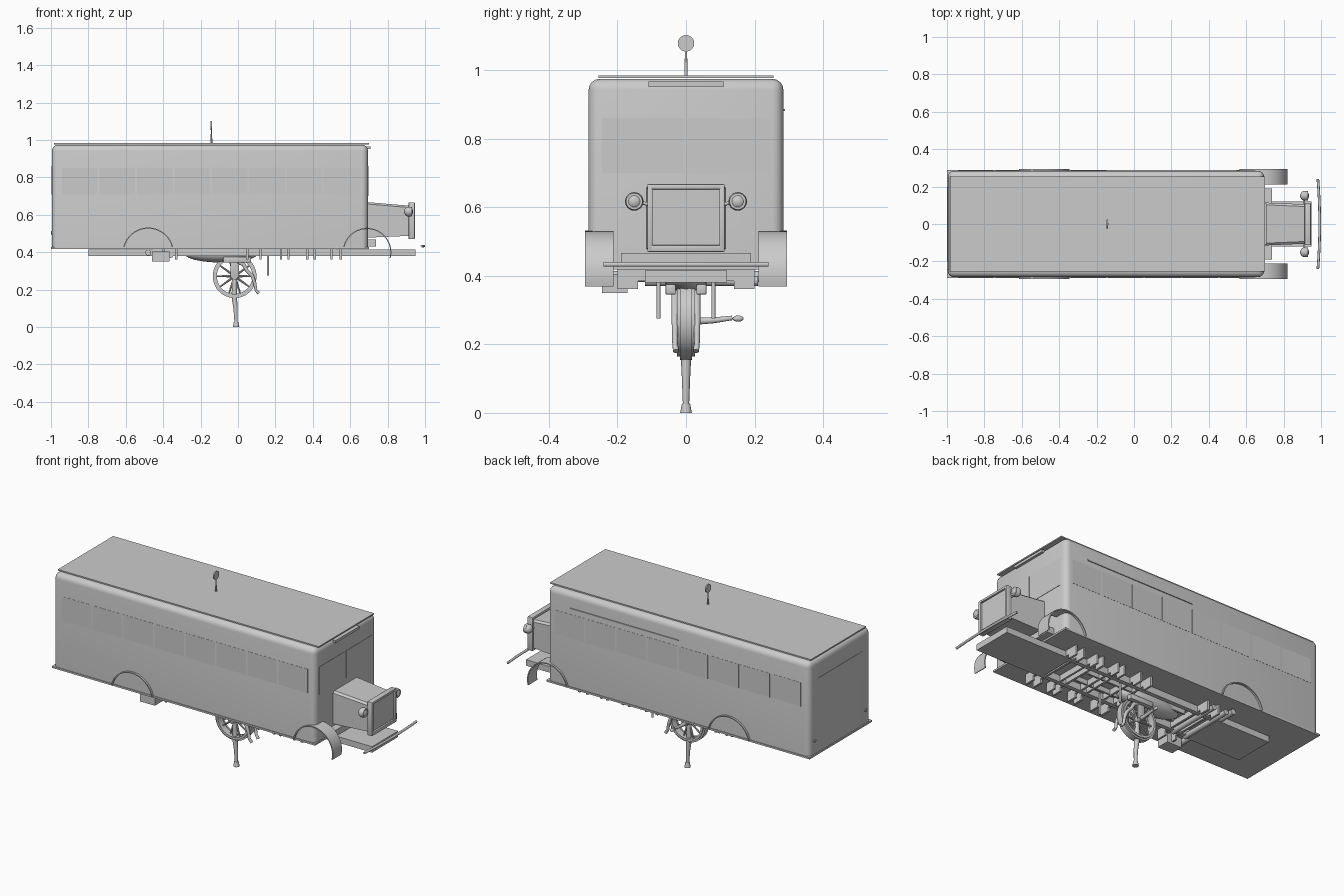
import bpy, bmesh, math
from mathutils import Vector

if "Cube" in bpy.data.objects:
    bpy.data.objects.remove(bpy.data.objects["Cube"])


def finish(name, bm, smooth=False):
    bmesh.ops.recalc_face_normals(bm, faces=bm.faces)
    me = bpy.data.meshes.new(name)
    bm.to_mesh(me)
    bm.free()
    ob = bpy.data.objects.new(name, me)
    bpy.context.collection.objects.link(ob)
    if smooth:
        bpy.ops.object.select_all(action='DESELECT')
        ob.select_set(True)
        bpy.context.view_layer.objects.active = ob
        bpy.ops.object.shade_smooth_by_angle(angle=math.radians(35))
    return ob


def box(name, x, y, z, bevel=0.0):
    bm = bmesh.new()
    bmesh.ops.create_cube(bm, size=1)
    for v in bm.verts:
        v.co = Vector([(a + b) / 2 + c * (b - a) for (a, b), c in zip((x, y, z), v.co)])
    if bevel:
        bmesh.ops.bevel(bm, geom=list(bm.edges), offset=bevel, segments=2, affect='EDGES', profile=0.5)
    return finish(name, bm, bevel > 0)


def rod(name, a, b, r1, r2=None, n=16):
    a, b = Vector(a), Vector(b)
    d = b - a
    bm = bmesh.new()
    bmesh.ops.create_cone(bm, cap_ends=True, segments=n, radius1=r1,
                          radius2=r1 if r2 is None else r2, depth=d.length)
    q = d.to_track_quat('Z', 'Y')
    for v in bm.verts:
        v.co = q @ v.co + (a + b) / 2
    return finish(name, bm, True)


def ball(name, c, s):
    bm = bmesh.new()
    bmesh.ops.create_uvsphere(bm, u_segments=20, v_segments=12, radius=1)
    for v in bm.verts:
        v.co = Vector([p + q * k for p, q, k in zip(c, v.co, s)])
    return finish(name, bm, True)


def tube(name, pts, radii):
    cu = bpy.data.curves.new(name, 'CURVE')
    cu.dimensions = '3D'
    cu.bevel_depth = 1.0
    cu.bevel_resolution = 3
    cu.use_fill_caps = True
    sp = cu.splines.new('POLY')
    sp.points.add(len(pts) - 1)
    for p, co, r in zip(sp.points, pts, radii):
        p.co = (*co, 1)
        p.radius = r
    ob = bpy.data.objects.new(name, cu)
    bpy.context.collection.objects.link(ob)
    return ob


def arch(name, cx, cz, r, t, y0, y1, a0, a1, n=24):
    """Curved strip (or closed ring) in the xz plane, extruded along y."""
    bm = bmesh.new()
    closed = abs(a1 - a0) >= 360
    rows = []
    for i in range(n if closed else n + 1):
        a = math.radians(a0 + (a1 - a0) * i / n)
        rows.append([bm.verts.new((cx + q * math.cos(a), y, cz + q * math.sin(a)))
                     for q, y in ((r, y0), (r, y1), (r - t, y1), (r - t, y0))])
    for i in range(n):
        p, q = rows[i], rows[(i + 1) % len(rows)]
        for k in range(4):
            bm.faces.new((p[k], p[(k + 1) % 4], q[(k + 1) % 4], q[k]))
    if not closed:
        bm.faces.new(rows[0])
        bm.faces.new(rows[-1])
    return finish(name, bm, True)


# Coach body: box with rounded vertical and top edges
bm = bmesh.new()
bmesh.ops.create_cube(bm, size=1)
for v in bm.verts:
    v.co = (-0.15 + v.co.x * 1.69, v.co.y * 0.568, 0.697 + v.co.z * 0.555)
edges = [e for e in bm.edges if max(v.co.z for v in e.verts) > 0.9]
bmesh.ops.bevel(bm, geom=edges, offset=0.032, segments=4, affect='EDGES', profile=0.5)
finish("coach_body", bm, True)
box("roof_panel", (-0.985, 0.70), (-0.255, 0.255), (0.977, 0.984))
box("lower_skirt", (-1.0, 0.70), (-0.288, 0.288), (0.418, 0.428))
box("sign_board", (0.685, 0.708), (-0.11, 0.11), (0.951, 0.966))
box("awning_rail", (-0.15, 0.55), (0.283, 0.289), (0.88, 0.887))

# Nearly flush window panes
for i in range(8):
    x = -0.94 + i * 0.2
    for s in (-1, 1):
        box("side_window", (x, x + 0.19), sorted((s * 0.283, s * 0.285)), (0.71, 0.85))
for y in (-0.245, 0.005):
    box("windscreen", (0.69, 0.697), (y, y + 0.24), (0.70, 0.86))
box("rear_window", (-0.997, -0.99), (-0.2, 0.2), (0.71, 0.86))

# Hood: tapered block, then grille frame and bars
bm = bmesh.new()
secs = []
for x, w, lo, hi in ((0.69, 0.115, 0.478, 0.668), (0.925, 0.105, 0.488, 0.648)):
    secs.append([bm.verts.new((x, y, z)) for y, z in
                 ((-w, lo), (w, lo), (w, hi - 0.01), (w - 0.012, hi), (-w + 0.012, hi), (-w, hi - 0.01))])
for k in range(6):
    j = (k + 1) % 6
    bm.faces.new((secs[0][k], secs[0][j], secs[1][j], secs[1][k]))
bm.faces.new(secs[0])
bm.faces.new(secs[1])
finish("hood", bm)
for s in (-1, 1):
    box("grille_side", (0.912, 0.945), sorted((s * 0.097, s * 0.113)), (0.47, 0.667), 0.004)
box("grille_top", (0.912, 0.945), (-0.11, 0.11), (0.652, 0.667), 0.004)
box("grille_bottom", (0.912, 0.945), (-0.11, 0.11), (0.47, 0.49), 0.004)
box("grille_core", (0.92, 0.935), (-0.1, 0.1), (0.485, 0.655))

# Headlamps and tail lamps
for s in (-1, 1):
    y = s * 0.151
    ball("headlamp", (0.912, y, 0.617), (0.024, 0.026, 0.026))
    rod("headlamp_rim", (0.913, y, 0.617), (0.93, y, 0.617), 0.027, 0.024, 24)
    rod("headlamp_arm", (0.91, s * 0.10, 0.607), (0.91, s * 0.14, 0.615), 0.005)
    rod("tail_lamp", (-0.99, s * 0.235, 0.505), (-1.0, s * 0.235, 0.505), 0.009)

# Front step and curved bumper
box("front_step", (0.69, 0.738), (-0.19, 0.19), (0.43, 0.467))
pts = [(0.993 - 0.01 * (t / 6) ** 2, 0.24 * t / 6, 0.433) for t in range(-6, 7)]
tube("bumper", pts, [0.007] * len(pts))

# Wheel arches
for s in (-1, 1):
    y0, y1 = sorted((s * 0.212, s * 0.295))
    arch("front_fender", 0.69, 0.40, 0.13, 0.006, y0, y1, -14, 168)
    arch("rear_fender", -0.48, 0.395, 0.137, 0.006, y0, y1, 12, 168)

# Chassis: plates, rails and cross members
box("front_chassis_plate", (0.52, 0.95), (-0.12, 0.12), (0.38, 0.415))
box("rear_chassis_plate", (-0.80, -0.45), (-0.12, 0.12), (0.38, 0.415))
for s in (-1, 1):
    box("chassis_rail", (-0.46, 0.53), sorted((s * 0.095, s * 0.12)), (0.38, 0.418))
    box("inner_rail", (-0.3, 0.35), sorted((s * 0.04, s * 0.05)), (0.39, 0.418))
for x in (0.55, 0.5, 0.41, 0.37, 0.27, 0.23, 0.12, 0.05, -0.33, -0.4):
    box("cross_member", (x - 0.006, x + 0.006), (-0.2, 0.2), (0.385, 0.42))
    for s in (-1, 1):
        box("cross_bracket", (x - 0.006, x + 0.006), sorted((s * 0.14, s * 0.2)), (0.362, 0.386))
for s in (-1, 1):
    rod("hanging_post", (0.16, s * 0.08, 0.275), (0.16, s * 0.08, 0.40), 0.006)
for x in (-0.36, -0.44):
    rod("axle_tube", (x, -0.12, 0.385), (x, 0.21, 0.385), 0.015)
rod("rear_axle", (-0.48, -0.22, 0.398), (-0.48, 0.22, 0.398), 0.016)
box("side_tank", (-0.46, -0.365), (-0.245, -0.17), (0.35, 0.405))
ball("curved_belly", (-0.09, 0, 0.395), (0.2, 0.065, 0.05))

# Wheel under the coach, with hub and spokes
cx, cz = -0.018, 0.272
arch("wheel_rim", cx, cz, 0.117, 0.02, -0.018, 0.018, 0, 360, 40)
for s in (-1, 1):
    arch("wheel_flange", cx, cz, 0.108, 0.013, s * 0.015, s * 0.026, 0, 360, 40)
rod("wheel_hub", (cx, -0.032, cz), (cx, 0.04, cz), 0.018)
for i in range(10):
    a = i * math.tau / 10
    rod("wheel_spoke", (cx, 0, cz), (cx + 0.1 * math.cos(a), 0, cz + 0.1 * math.sin(a)), 0.007, 0.004, 8)

# Curved side arms, mounting blocks, crank handle and stand
for s in (-1, 1):
    y = s * 0.032
    tube("side_arm", [(0.0, y, 0.35), (0.03, y, 0.335), (0.045, y, 0.305), (0.075, y, 0.275),
                      (0.09, y, 0.235), (0.095, y, 0.2), (0.11, y * 0.9, 0.18)],
         [0.011, 0.011, 0.010, 0.010, 0.009, 0.008, 0.009])
    box("wheel_hanger", (-0.04, 0.005), sorted((s * 0.027, s * 0.038)), (0.265, 0.39), 0.003)
    box("wheel_mount", (-0.08, 0.07), sorted((s * 0.03, s * 0.06)), (0.345, 0.375), 0.004)
tube("crank_handle", [(cx, 0.035, 0.268), (cx, 0.08, 0.27), (cx, 0.135, 0.277)], [0.011, 0.009, 0.007])
ball("crank_knob", (cx, 0.152, 0.275), (0.009, 0.016, 0.009))
tube("stand_leg", [(-0.018, 0, 0.27), (-0.02, 0, 0.16), (-0.013, 0, 0.1), (-0.01, 0, 0.02)],
     [0.014, 0.015, 0.012, 0.009])
rod("stand_foot", (-0.01, 0, 0), (-0.01, 0, 0.027), 0.017, 0.012)

# Roof marker: thin stem with an upright disc
rod("marker_stem", (-0.142, 0, 0.98), (-0.142, 0, 1.06), 0.005, 0.003)
rod("marker_disc", (-0.146, 0, 1.078), (-0.138, 0, 1.078), 0.024, n=32)
